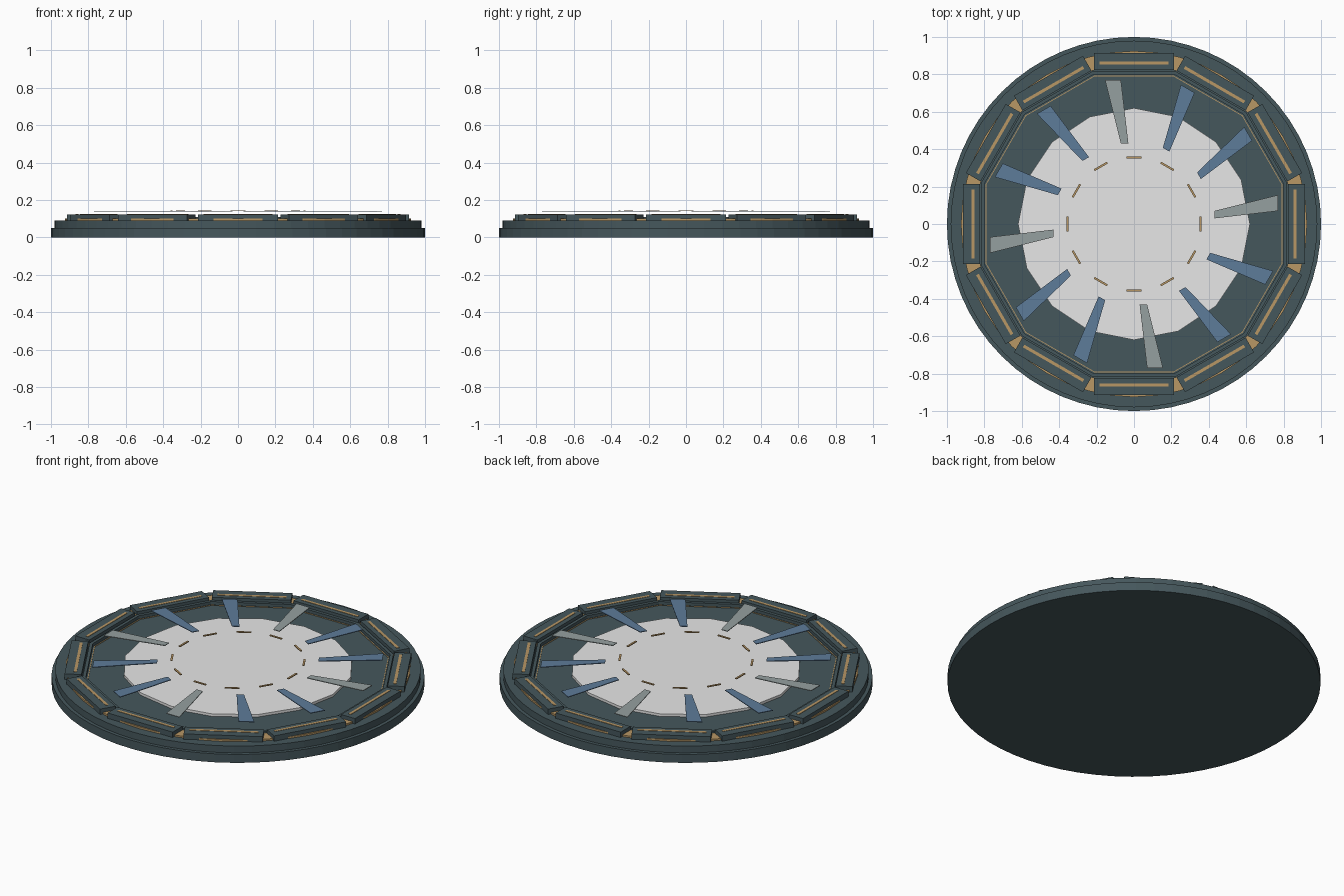
import bpy, bmesh, math
from mathutils import Matrix, Vector

cube = bpy.data.objects.get("Cube")
if cube:
    bpy.data.objects.remove(cube, do_unlink=True)


def material(name, rgb):
    m = bpy.data.materials.new(name)
    m.use_nodes = True
    m.diffuse_color = (*rgb, 1)
    m.node_tree.nodes["Principled BSDF"].inputs["Base Color"].default_value = (*rgb, 1)
    return m


slate = material("dark slate", (0.06, 0.095, 0.107))
gold = material("gold", (0.48, 0.31, 0.13))
pale = material("pale grey", (0.8, 0.8, 0.8))
blue = material("steel blue", (0.11, 0.2, 0.32))
grey = material("stone grey", (0.3, 0.35, 0.35))


def finish(name, bm, mat):
    bmesh.ops.recalc_face_normals(bm, faces=bm.faces)
    mesh = bpy.data.meshes.new(name)
    bm.to_mesh(mesh)
    bm.free()
    mesh.materials.append(mat)
    ob = bpy.data.objects.new(name, mesh)
    bpy.context.collection.objects.link(ob)
    return ob


def lathe(name, profile, sides, mat, closed=False, turn=0):
    """Spin a (radius, height) profile; open profiles get end caps."""
    bm = bmesh.new()
    rings = []
    for r, z in profile:
        angles = [turn + math.tau * i / sides for i in range(sides)]
        rings.append([bm.verts.new((r * math.cos(a), r * math.sin(a), z)) for a in angles])
    pairs = list(zip(rings, rings[1:]))
    if closed:
        pairs.append((rings[-1], rings[0]))
    else:
        bm.faces.new(rings[0])
        bm.faces.new(rings[-1])
    for a, b in pairs:
        for i in range(sides):
            j = (i + 1) % sides
            bm.faces.new((a[i], a[j], b[j], b[i]))
    return finish(name, bm, mat)


def prism(name, outline, z0, z1, mat, angle, top_scale=None):
    """Extrude a flat outline upward, then turn it about the centre."""
    bm = bmesh.new()
    low = [bm.verts.new((x, y, z0)) for x, y in outline]
    high = [bm.verts.new((x, y, z1)) for x, y in outline]
    bm.faces.new(low)
    bm.faces.new(high)
    n = len(outline)
    for i in range(n):
        j = (i + 1) % n
        bm.faces.new((low[i], low[j], high[j], high[i]))
    bm.transform(Matrix.Rotation(angle, 4, "Z"))
    return finish(name, bm, mat)


def bar(half, inner, outer):
    return [(-half, inner), (half, inner), (half, outer), (-half, outer)]


# Stepped round base
lathe("base_disc", [(1, 0), (1, 0.05), (0.98, 0.05), (0.98, 0.09)], 64, slate)

# Gold band under the outer tiles, and the raised centre plate
lathe("gold_band", [(0.85, 0.085), (0.925, 0.085), (0.925, 0.1), (0.85, 0.1)], 48, gold, True)
lathe("centre_plate", [(0.62, 0.085), (0.62, 0.105)], 16, pale)

# Twelve-sided inner lip with a fine gold line
corner = 1 / math.cos(math.pi / 12)
for name, r0, r1, top, mat in (("inner_lip", 0.8, 0.818, 0.108, slate),
                               ("lip_line", 0.789, 0.793, 0.093, gold)):
    a, b = r0 * corner, r1 * corner
    lathe(name, [(a, 0.085), (b, 0.085), (b, top), (a, top)], 12, mat, True, math.pi / 12)

# Repeated parts around the dial
blade = [(-0.07, 0.43), (-0.03, 0.43), (-0.07, 0.77), (-0.155, 0.77)]
for k in range(12):
    turn = -k * math.tau / 12
    prism(f"rim_tile_{k}", bar(0.213, 0.824, 0.915), 0.085, 0.122, slate, turn)
    prism(f"tile_strip_{k}", bar(0.185, 0.852, 0.868), 0.12, 0.124, gold, turn)
    prism(f"hour_dash_{k}", bar(0.04, 0.35, 0.361), 0.14, 0.145, gold, turn)
    prism(f"blade_{k}", blade, 0.137, 0.141, grey if k % 3 == 0 else blue, turn)
